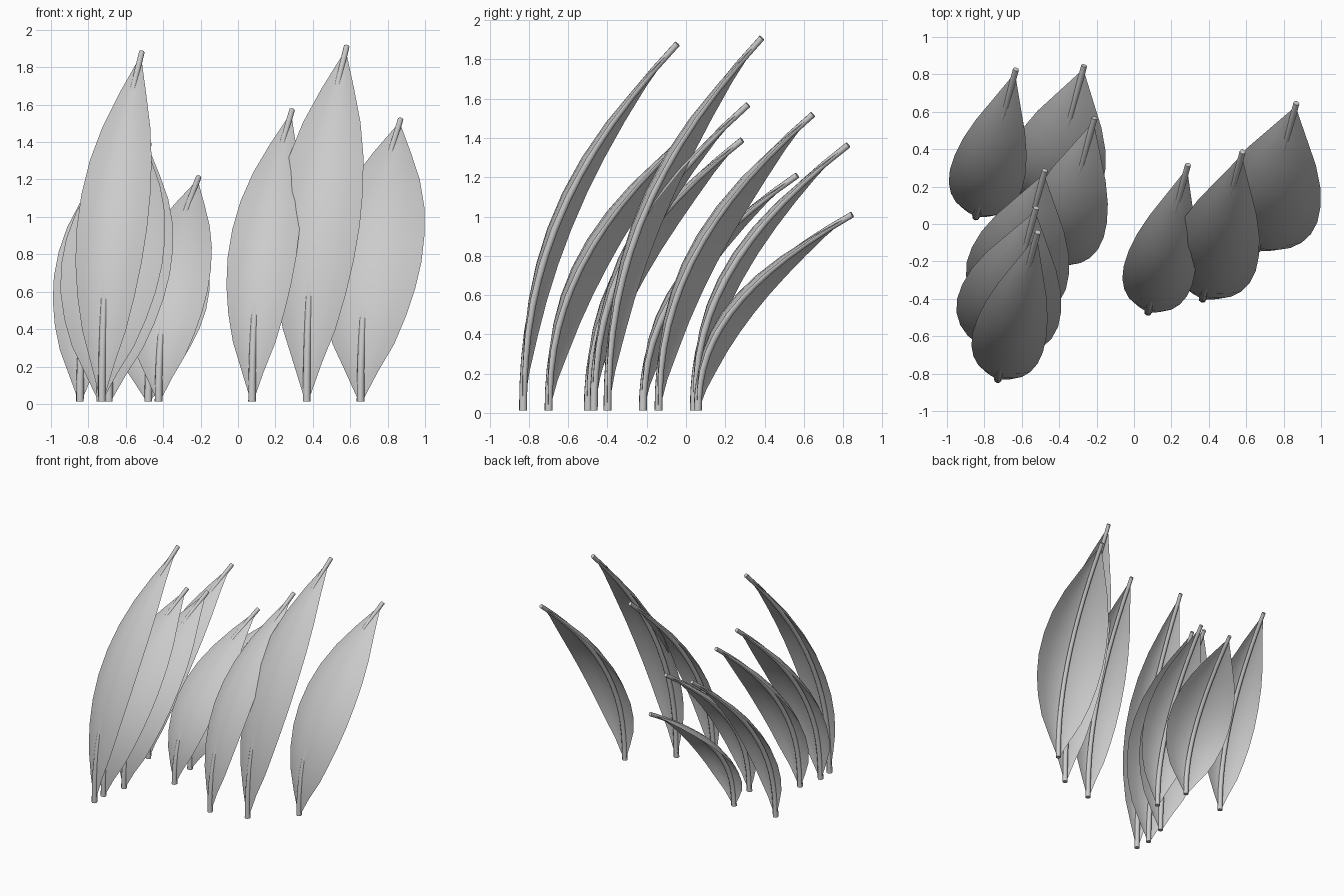
import bpy, bmesh, math
from mathutils import Vector

cube = bpy.data.objects.get("Cube")
if cube:
    bpy.data.objects.remove(cube, do_unlink=True)

grey = bpy.data.materials.new("leaf_grey")
grey.use_nodes = True
grey.diffuse_color = (0.6, 0.6, 0.6, 1)
grey.node_tree.nodes["Principled BSDF"].inputs["Base Color"].default_value = (0.6, 0.6, 0.6, 1)

REACH = 0.815                      # horizontal lean of every leaf
YAW = math.radians(15.2)           # all leaves lean the same way
LEAN = Vector((math.sin(YAW), math.cos(YAW), 0))
SIDE = Vector((math.cos(YAW), -math.sin(YAW), 0))
OUTLINE = [0.06, 0.33, 0.62, 0.81, 0.94, 1.0, 0.98, 0.88, 0.68, 0.38, 0.04]


def midrib(t, height):
    return LEAN * REACH * t ** 2.25 + Vector((0, 0, 0.012 + (height - 0.012) * t))


def finish(bm, name, base):
    bmesh.ops.recalc_face_normals(bm, faces=bm.faces)
    mesh = bpy.data.meshes.new(name)
    bm.to_mesh(mesh)
    bm.free()
    mesh.materials.append(grey)
    obj = bpy.data.objects.new(name, mesh)
    obj.location = (base[0], base[1], 0)
    bpy.context.collection.objects.link(obj)
    bpy.ops.object.select_all(action='DESELECT')
    obj.select_set(True)
    bpy.context.view_layer.objects.active = obj
    bpy.ops.object.shade_smooth_by_angle(angle=math.radians(60))


def blade(name, base, height, width):
    # thin surface bowed in front of the stem, its edges cupped backwards
    bm = bmesh.new()
    rows = []
    for i, w in enumerate(OUTLINE):
        t = 0.01 + 0.97 * i / (len(OUTLINE) - 1)
        centre = midrib(t, height) - LEAN * 0.036 * math.sin(math.pi * t ** 1.6)
        half = width * w
        cup = 0.34 * half * (0.6 + 0.8 * t)
        rows.append([bm.verts.new(centre + SIDE * half * s + LEAN * cup * s * s)
                     for s in (-1, -0.67, -0.33, 0, 0.33, 0.67, 1)])
    for a, b in zip(rows, rows[1:]):
        for k in range(len(a) - 1):
            bm.faces.new((a[k], a[k + 1], b[k + 1], b[k]))
    finish(bm, name, base)


def stem(name, base, height, steps=14, sides=8):
    # tapered tube along the midrib
    bm = bmesh.new()
    rings = []
    for i in range(steps + 1):
        t = i / steps
        tangent = (midrib(t + 0.01, height) - midrib(max(t - 0.01, 0), height)).normalized()
        normal = SIDE.cross(tangent)
        radius = 0.021 - 0.005 * t
        rings.append([bm.verts.new(midrib(t, height) + radius * (
            SIDE * math.cos(a) + normal * math.sin(a)))
            for a in (2 * math.pi * k / sides for k in range(sides))])
    for a, b in zip(rings, rings[1:]):
        for k in range(sides):
            n = (k + 1) % sides
            bm.faces.new((a[k], a[n], b[n], b[k]))
    bm.faces.new(rings[0])
    bm.faces.new(rings[-1])
    finish(bm, name, base)


# base x, base y, height, half width
LEAVES = [
    (-0.845, 0.04, 1.365, 0.2), (-0.48, 0.06, 1.01, 0.26), (-0.425, -0.22, 1.21, 0.215),
    (-0.69, -0.50, 1.39, 0.275), (-0.737, -0.70, 1.48, 0.28), (-0.728, -0.83, 1.88, 0.195),
    (0.075, -0.47, 1.57, 0.19), (0.367, -0.40, 1.91, 0.235), (0.655, -0.14, 1.52, 0.275),
]
for i, (x, y, h, w) in enumerate(LEAVES, 1):
    blade(f"leaf_blade_{i}", (x, y), h, w)
    stem(f"leaf_stem_{i}", (x, y), h)
